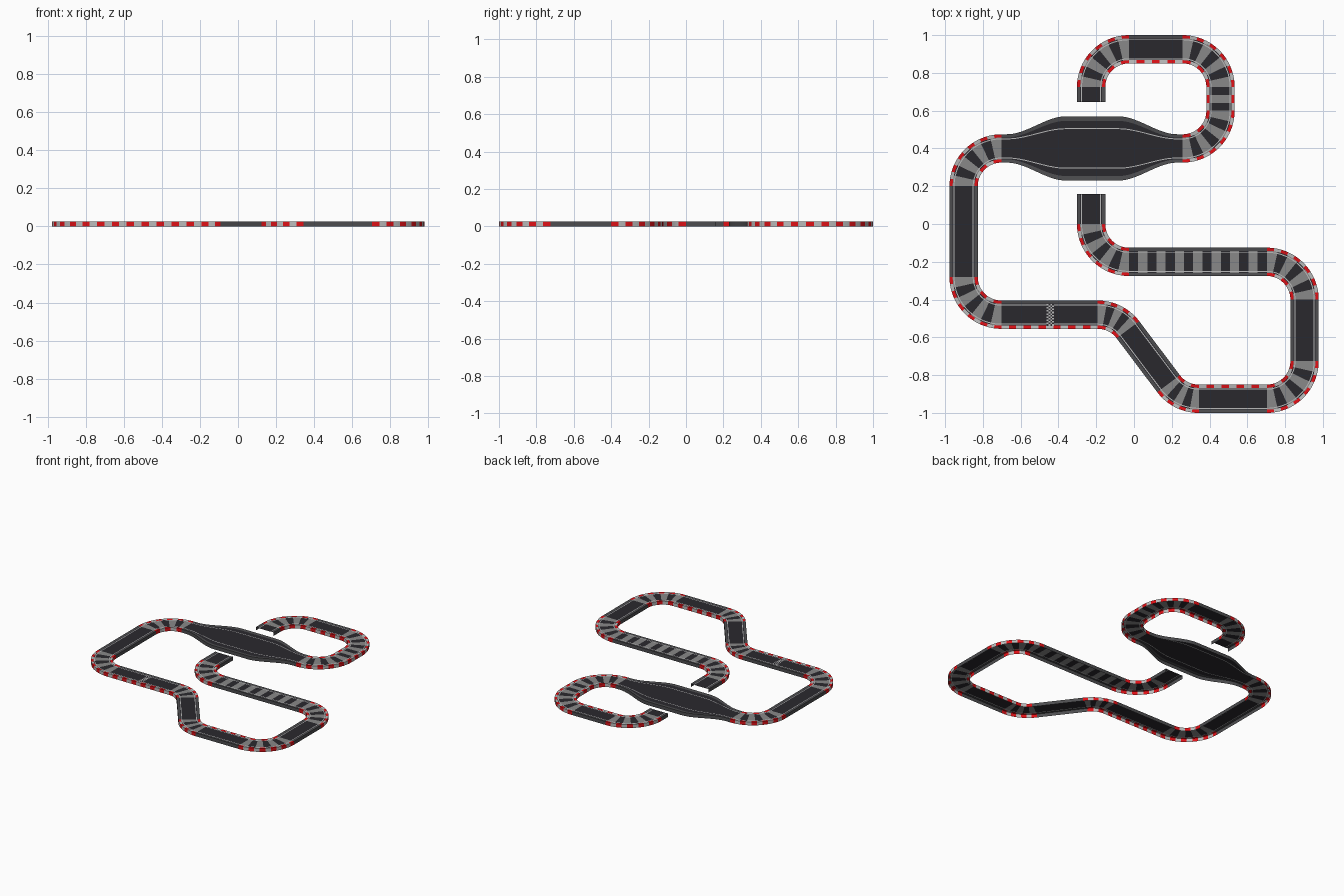
import bpy, bmesh, math
from mathutils import Vector

if "Cube" in bpy.data.objects:
    bpy.data.objects.remove(bpy.data.objects["Cube"])

EDGE, KERB_IN, LINE, LINE_W = 0.075, 0.058, 0.053, 0.005   # half widths
TOP, ROAD = 0.026, 0.024                                   # heights
R = 0.2                                                    # bend radius


def material(name, col):
    m = bpy.data.materials.new(name)
    m.diffuse_color = (*col, 1)
    m.use_nodes = True
    m.node_tree.nodes["Principled BSDF"].inputs["Base Color"].default_value = m.diffuse_color
    return m


MATS = [material("asphalt", (0.023, 0.022, 0.027)),
        material("light_stripe", (0.25, 0.25, 0.25)),
        material("white_paint", (0.5, 0.5, 0.5)),
        material("grey_edge", (0.075, 0.075, 0.08)),
        material("kerb_red", (0.75, 0.005, 0.008))]
ASPHALT, STRIPE, WHITE, GREY, RED = range(5)


class Section:
    """One track piece: a straight (turn = 0) or a bend (turn in degrees, left positive)."""

    def __init__(self, pos, heading, length=0, turn=0, stripes=1, first=0, kerbs="", wide=False):
        self.pos, self.h, self.turn = Vector(pos), heading, math.radians(turn)
        self.length = length or abs(self.turn) * R
        self.stripes, self.first, self.kerbs, self.wide = stripes, first, kerbs, wide

    def frame(self, t):
        """Centre point, right-hand direction and heading at fraction t."""
        h = self.h + self.turn * t
        right = Vector((math.sin(h), -math.cos(h)))
        if self.turn:
            s = -1 if self.turn > 0 else 1
            right0 = Vector((math.sin(self.h), -math.cos(self.h)))
            p = self.pos + right0 * R * s - right * R * s
        else:
            p = self.pos + Vector((math.cos(h), math.sin(h))) * self.length * t
        return p, right, h

    def widen(self, t):
        if not self.wide:
            return 0
        d = min(t, 1 - t) * self.length
        k = min(max((d - 0.03) / 0.31, 0), 1)
        return k * k * (3 - 2 * k)

    def point(self, t, off, extra, z):
        p, right, _ = self.frame(t)
        q = p + right * (off + extra * self.widen(t))
        return (q.x, q.y, z)


def band(bm, sec, profile, count, colour):
    """Sweep profile points (offset, widening, z) left to right; colour(i, strip) per segment."""
    if sec.turn:
        sub = math.ceil(28 / count)
    else:
        sub = 48 if sec.wide else 1
    n = count * sub
    rows = [[bm.verts.new(sec.point(i / n, *p)) for p in profile] for i in range(n + 1)]
    for i in range(n):
        for j in range(len(profile) - 1):
            f = bm.faces.new((rows[i][j], rows[i][j + 1], rows[i + 1][j + 1], rows[i + 1][j]))
            f.material_index = colour(i // sub, j)


def finish(name, bm):
    bmesh.ops.remove_doubles(bm, verts=bm.verts, dist=0.0001)
    me = bpy.data.meshes.new(name)
    bm.to_mesh(me)
    bm.free()
    for m in MATS:
        me.materials.append(m)
    ob = bpy.data.objects.new(name, me)
    bpy.context.collection.objects.link(ob)
    return ob


# Track layout, driven piece by piece
bend = dict(stripes=7, first=1, kerbs="LR")
half_bend = dict(stripes=5, first=1, kerbs="LR")
layout = [
    dict(length=0.08),
    dict(turn=-90, **bend),
    dict(length=0.285, kerbs="R"),
    dict(turn=-90, **bend),
    dict(length=0.125, stripes=3, kerbs="LR"),
    dict(turn=-90, **bend),
    dict(length=0.96, wide=True),
    dict(turn=90, **bend),
    dict(length=0.48),
    dict(turn=90, **bend),
    dict(length=0.51, kerbs="R"),
    dict(turn=-53, **half_bend),
    dict(length=0.358),
    dict(turn=53, **half_bend),
    dict(length=0.36, kerbs="L"),
    dict(turn=90, **bend),
    dict(length=0.325),
    dict(turn=90, **bend),
    dict(length=0.73, stripes=15),
    dict(turn=-90, **bend),
    dict(length=0.16),
]
sections, pos, heading = [], Vector((-0.227, 0.645)), math.pi / 2
for spec in layout:
    sec = Section(pos, heading, **spec)
    sections.append(sec)
    pos, _, heading = sec.frame(1)

# Road surface with painted edge lines and cross stripes
road = bmesh.new()
half = [(KERB_IN, 0.088, ROAD), (LINE, 0.054, ROAD), (LINE - LINE_W, 0.054, ROAD)]
across = [(-o, -e, z) for o, e, z in half] + half[::-1]
for s in sections:
    band(road, s, across, s.stripes,
         lambda i, j: WHITE if j in (1, 3) else (STRIPE if (i + s.first) % 2 else ASPHALT))
finish("road_surface", road)

# Edge kerbs: red and white blocks on bends, plain grey elsewhere
kerb = bmesh.new()
outer = [(EDGE, 0.095, 0), (EDGE, 0.095, TOP), (KERB_IN, 0.088, ROAD)]
for s in sections:
    for side, sign in (("L", -1), ("R", 1)):
        prof = [(o * sign, e * sign, z) for o, e, z in outer][::-sign]
        if side in s.kerbs:
            turn_in = s.turn * -sign
            length = s.length + abs(s.turn) * EDGE * (-1 if turn_in > 0 else 1)
            n = 2 * round((length / 0.04 - 1) / 2) + 1
            start = 0 if s.turn else 1
            band(kerb, s, prof, n, lambda i, j: WHITE if (i + start) % 2 else RED)
        else:
            band(kerb, s, prof, 1, lambda i, j: GREY)
finish("edge_kerbs", kerb)

# Chequered start line
check = bmesh.new()
cols, rows, x0, y0, w, h = 4, 14, -0.462, -0.539, 0.0095, 0.0083
for c in range(cols):
    for r in range(rows):
        x, y = x0 + c * w, y0 + r * h
        f = check.faces.new([check.verts.new((x + a * w, y + b * h, ROAD + 0.0006))
                             for a, b in ((0, 0), (1, 0), (1, 1), (0, 1))])
        f.material_index = WHITE if (c + r) % 2 else ASPHALT
finish("start_line", check)
